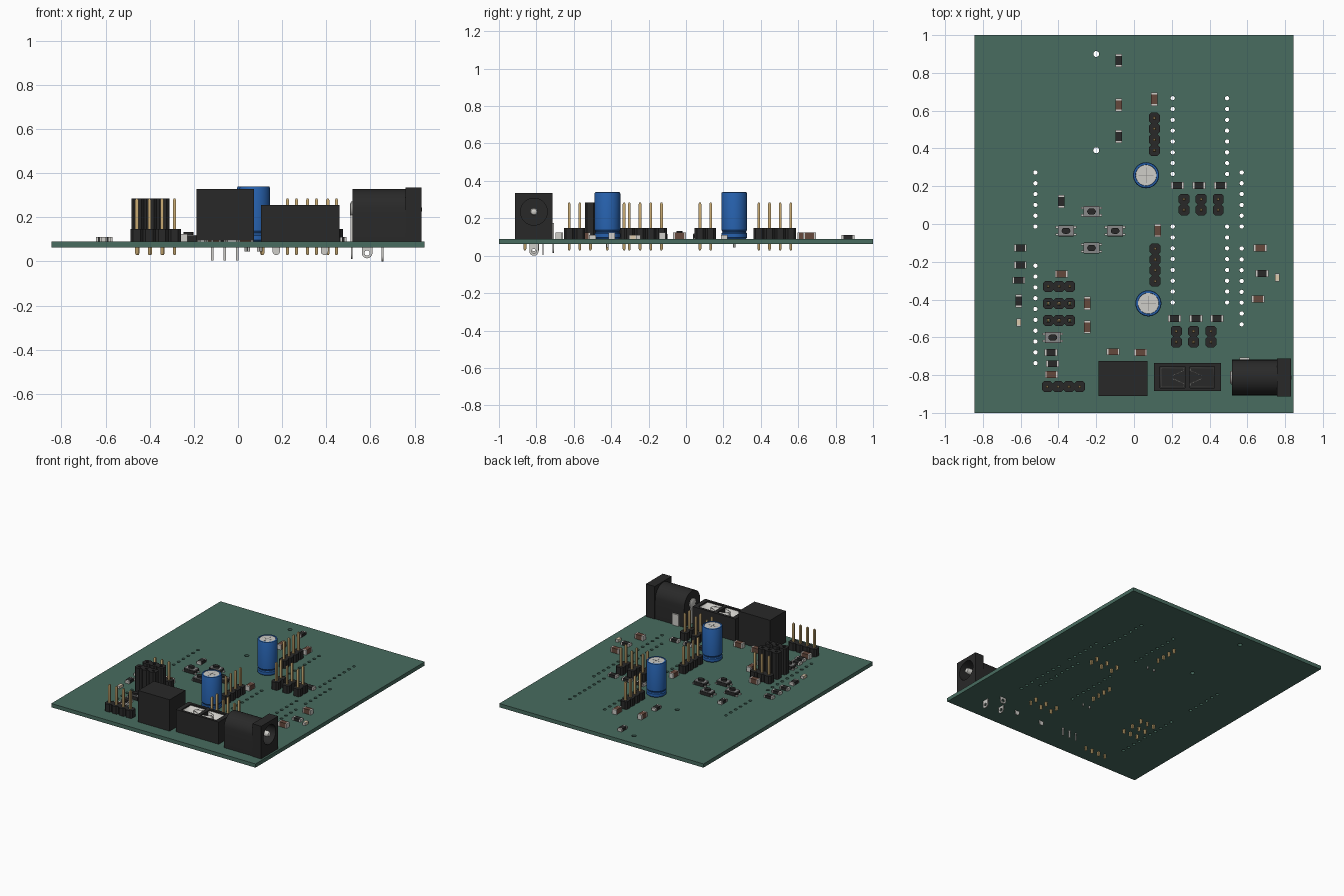
import bpy, bmesh
from math import pi, sin, cos, radians
from mathutils import Matrix, Vector

if "Cube" in bpy.data.objects:
    bpy.data.objects.remove(bpy.data.objects["Cube"])


def material(name, r, g, b):
    m = bpy.data.materials.new(name)
    m.diffuse_color = (r, g, b, 1)
    m.use_nodes = True
    m.node_tree.nodes["Principled BSDF"].inputs["Base Color"].default_value = m.diffuse_color
    return m


GREEN = material("board_green", 0.065, 0.15, 0.115)
BLACK = material("black_plastic", 0.022, 0.022, 0.022)
BLUE = material("blue_sleeve", 0.02, 0.12, 0.42)
SILVER = material("silver_metal", 0.62, 0.61, 0.58)
STEEL = material("steel_cover", 0.25, 0.25, 0.25)
GOLD = material("gold_pin", 0.55, 0.38, 0.16)
BROWN = material("brown_ceramic", 0.13, 0.065, 0.045)
CREAM = material("cream_lens", 0.72, 0.6, 0.42)
TOP, BOT, P = 0.09, 0.062, 0.0571      # board faces and pin pitch
FACE_X = (pi / 2, 0, pi / 2)           # flat outline (u, v) stands as (y, z)
FACE_Y = (pi / 2, 0, 0)                # flat outline (u, v) stands as (x, z)


def finish(name, bm, mat):
    me = bpy.data.meshes.new(name)
    bmesh.ops.recalc_face_normals(bm, faces=bm.faces)
    bm.to_mesh(me)
    bm.free()
    me.materials.append(mat)
    ob = bpy.data.objects.new(name, me)
    bpy.context.collection.objects.link(ob)
    smooth(ob)
    return ob


def smooth(ob):
    bpy.ops.object.select_all(action='DESELECT')
    ob.select_set(True)
    bpy.context.view_layer.objects.active = ob
    bpy.ops.object.shade_smooth_by_angle(angle=radians(35))


def boxes(name, mat, items):
    """items: (cx, cy, size_x, size_y, z0, z1)"""
    bm = bmesh.new()
    for x, y, sx, sy, z0, z1 in items:
        bmesh.ops.create_cube(bm, size=1, matrix=Matrix.Translation((x, y, (z0 + z1) / 2))
                              @ Matrix.Diagonal((sx, sy, z1 - z0, 1)))
    return finish(name, bm, mat)


def lathes(name, mat, profile, spots, n=32, phase=0.0, rot=None):
    """Closed solids of revolution, profile of (radius, z), one at each spot"""
    bm = bmesh.new()
    for spot in spots:
        m = Matrix.Translation(Vector(spot)) @ (rot or Matrix())
        rings = [[bm.verts.new(m @ Vector((r * cos(phase + 2 * pi * i / n), r * sin(phase + 2 * pi * i / n), z)))
                  for i in range(n)] for r, z in profile]
        for a, b in zip(rings, rings[1:]):
            for i in range(n):
                bm.faces.new((a[i], a[(i + 1) % n], b[(i + 1) % n], b[i]))
        bm.faces.new(rings[0][::-1])
        bm.faces.new(rings[-1])
    return finish(name, bm, mat)


def plate(name, loops, depth, mat, loc, rot=(0, 0, 0)):
    """Filled flat outline with holes, given a thickness"""
    cu = bpy.data.curves.new(name, 'CURVE')
    cu.dimensions, cu.fill_mode, cu.extrude = '2D', 'BOTH', depth / 2
    for pts in loops:
        s = cu.splines.new('POLY')
        s.points.add(len(pts) - 1)
        for p, (u, v) in zip(s.points, pts):
            p.co = (u, v, 0, 1)
        s.use_cyclic_u = True
    ob = bpy.data.objects.new(name, cu)
    bpy.context.collection.objects.link(ob)
    ob.location, ob.rotation_euler = loc, rot
    bpy.ops.object.select_all(action='DESELECT')
    ob.select_set(True)
    bpy.context.view_layer.objects.active = ob
    bpy.ops.object.convert(target='MESH')
    ob = bpy.context.view_layer.objects.active
    bm = bmesh.new()
    bm.from_mesh(ob.data)
    bmesh.ops.remove_doubles(bm, verts=bm.verts, dist=1e-5)
    bmesh.ops.recalc_face_normals(bm, faces=bm.faces)
    bm.to_mesh(ob.data)
    bm.free()
    ob.data.materials.clear()
    ob.data.materials.append(mat)
    smooth(ob)
    return ob


def rect(x0, y0, x1, y1):
    return [(x0, y0), (x1, y0), (x1, y1), (x0, y1)]


def arc(x, y, r, n=12, a0=0.0, a1=2 * pi, closed=True):
    return [(x + r * cos(a0 + (a1 - a0) * i / (n if closed else n - 1)),
             y + r * sin(a0 + (a1 - a0) * i / (n if closed else n - 1))) for i in range(n)]


# Board with drilled holes: (x, first y, count)
holes = [arc(-0.2, y, 0.016) for y in (0.9, 0.39)]
for x, y, n in [(-0.522, 0.273, 6), (-0.522, -0.221, 10), (0.57, 0.273, 6), (0.57, -0.13, 8),
                (0.205, 0.666, 8), (0.205, -0.014, 8), (0.493, 0.666, 8), (0.493, -0.014, 8)]:
    holes += [arc(x, y - i * 0.0573, 0.0115) for i in range(n)]
plate("circuit_board", [rect(-0.845, -1, 0.845, 1)] + holes, TOP - BOT, GREEN, (0, 0, (TOP + BOT) / 2))


# Pin headers and sockets: notched strip with square pins
def header(name, x, y, n, along_y=False, socket=False):
    w, c, half = 0.029, 0.012, n * P / 2
    side = []
    for i in range(n):
        a = -half + i * P
        side += [(a, w - c), (a + c, w), (a + P - c, w)]
    side.append((half, w - c))
    offs = [(i - (n - 1) / 2) * P for i in range(n)]
    loops = [side + [(u, -v) for u, v in reversed(side)]]
    if socket:
        loops += [rect(o - 0.009, -0.009, o + 0.009, 0.009) for o in offs]
    z1 = 0.284 if socket else 0.147
    plate(name + "_body", loops, z1 - TOP, BLACK, (x, y, (z1 + TOP) / 2), (0, 0, pi / 2 if along_y else 0))
    zt, r = (0.16 if socket else 0.285), 0.0102
    spots = [(x, y + o, 0) if along_y else (x + o, y, 0) for o in offs]
    lathes(name + "_pins", GOLD, [(r / 2, 0.028), (r, 0.036), (r, zt - 0.008), (r / 2, zt)], spots, 4, pi / 4)


header("rear_header", 0.108, 0.475, 4, True)
header("middle_header", 0.112, -0.217, 4, True)
header("front_header", -0.373, -0.861, 4)
header("three_pin_header", -0.397, -0.331, 3)
for i, y in enumerate((-0.421, -0.511)):
    header(f"three_pin_socket_{i}", -0.397, y, 3, socket=True)
for i in range(3):
    header(f"rear_pair_header_{i}", 0.265 + 0.0905 * i, 0.103, 2, True)
    header(f"front_pair_header_{i}", 0.224 + 0.0915 * i, -0.596, 2, True)

# Electrolytic capacitors
cans = [(0.064, 0.258, 0), (0.076, -0.42, 0)]
lathes("capacitor_sleeves", BLUE, [(0.062, TOP), (0.069, 0.097), (0.069, 0.118), (0.064, 0.124), (0.064, 0.13),
       (0.069, 0.137), (0.069, 0.332), (0.066, 0.339), (0.056, 0.34), (0.054, 0.335)], cans, 40)
lathes("capacitor_tops", SILVER, [(0.055, 0.33), (0.055, 0.337)], cans, 40)
boxes("capacitor_vent_scores", STEEL, [(x, y, *s, 0.334, 0.3375) for x, y, _ in cans for s in ((0.08, 0.003), (0.003, 0.08))])
lathes("capacitor_leads", SILVER, [(0.006, 0.045), (0.006, TOP)],
       [(x + d, y, 0) for x, y, _ in cans for d in (-0.028, 0.028)], 12)


# Surface-mount chips: body between two silver end caps
def chips(name, mat, across, upright, l, w, h, cap):
    body, ends = [], []
    for spots, v in ((across, 0), (upright, 1)):
        for x, y in spots:
            s = lambda a, b: (b, a) if v else (a, b)
            body.append((x, y, *s(l - 2 * cap, w), TOP, TOP + h))
            for d in (-1, 1):
                dx, dy = s(d * (l - cap) / 2, 0)
                ends.append((x + dx, y + dy, *s(cap, w), TOP, TOP + h))
    boxes(name + "_bodies", mat, body)
    boxes(name + "_ends", SILVER, ends)


chips("resistor", BLACK,
      [(-0.602, -0.127), (-0.602, -0.217), (-0.61, -0.297), (0.678, -0.262), (-0.44, -0.68), (-0.432, -0.739)]
      + [(0.23 + 0.114 * i, 0.204) for i in range(3)] + [(0.215 + 0.1125 * i, -0.5) for i in range(3)],
      [(-0.08, 0.866), (-0.08, 0.463), (-0.385, 0.12), (-0.61, -0.408)], 0.068, 0.035, 0.02, 0.01)
chips("ceramic_capacitor", BROWN,
      [(-0.384, -0.265), (-0.111, -0.676), (0.035, -0.68), (0.668, -0.127), (0.657, -0.397), (-0.437, -0.797)],
      [(-0.08, 0.63), (0.108, 0.66), (0.125, -0.035), (-0.247, -0.42), (-0.247, -0.546)], 0.07, 0.035, 0.035, 0.01)
chips("indicator_light", CREAM, [], [(0.758, -0.284), (-0.61, -0.522)], 0.042, 0.023, 0.02, 0.007)

# Push buttons
buttons = [(-0.225, 0.066), (-0.36, -0.036), (-0.1, -0.036), (-0.225, -0.127), (-0.43, -0.601)]
boxes("button_bases", BLACK, [(x, y, 0.082, 0.058, TOP, 0.115) for x, y in buttons])
boxes("button_covers", STEEL, [(x, y, 0.084, 0.052, 0.113, 0.119) for x, y in buttons])
boxes("button_leads", SILVER, [(x + d * 0.046, y + e * 0.019, 0.018, 0.012, TOP, 0.098)
                               for x, y in buttons for d in (-1, 1) for e in (-1, 1)])
for i, (x, y) in enumerate(buttons):
    oval = arc(0.007, 0, 0.016, 9, -pi / 2, pi / 2, False) + arc(-0.007, 0, 0.016, 9, pi / 2, 1.5 * pi, False)
    plate(f"button_plunger_{i}", [oval], 0.016, BLACK, (x, y, 0.125))

# Power converter block with three pins
boxes("converter_block", BLACK, [(-0.058, -0.818, 0.26, 0.186, 0.094, 0.329)])
boxes("converter_pins", SILVER, [(-0.06 + i * P, -0.765, 0.011, 0.007, 0.004, 0.1) for i in (-1, 0, 1)])


def tab(name, x, y, rot, zc, r, hole):
    """Solder tab with a round lower end"""
    outline = arc(0, 0, r, 13, pi, 2 * pi, False) + [(r, TOP - zc), (-r, TOP - zc)]
    plate(name, [outline] + ([arc(0, 0, hole, 16)] if hole else []), 0.008, SILVER, (x, y, zc), rot)


# Fuse holder: two open pockets with folded spring clips
plate("fuse_holder_body", [rect(0.105, -0.885, 0.46, -0.735), rect(0.138, -0.867, 0.27, -0.755),
      rect(0.296, -0.867, 0.427, -0.755)], 0.256 - TOP, BLACK, (0, 0, (0.256 + TOP) / 2))
boxes("fuse_holder_floor", BLACK, [(0.2825, -0.81, 0.33, 0.13, TOP, 0.105)])
for name, x, d in (("left", 0.143, 1), ("right", 0.422, -1)):
    half = [(0, 0.049), (0.122, 0.049), (0.122, 0.034), (0.062, 0.008)]
    path = half[::-1] + [(u, -v) for u, v in half]
    bm = bmesh.new()
    for z in (0.11, 0.25):
        for u, v in path:
            bm.verts.new((x + d * u, -0.811 + v, z))
    bm.verts.ensure_lookup_table()
    n = len(path)
    for i in range(n - 1):
        bm.faces.new([bm.verts[k] for k in (i, i + 1, i + 1 + n, i + n)])
    clip = finish(name + "_fuse_clip", bm, SILVER)
    mod = clip.modifiers.new("thickness", 'SOLIDIFY')
    mod.thickness, mod.offset = 0.006, 0
    tab(name + "_fuse_tab", x + d * 0.03, -0.79, FACE_Y, 0.046, 0.017, 0)

# Barrel power jack
Y, Z = -0.813, 0.235
arch = [(Y - 0.095, TOP), (Y + 0.095, TOP), (Y + 0.095, 0.218)] + arc(Y, Z, 0.093, 25, 0, pi, False) + [(Y - 0.095, 0.218)]
bore = arc(Y, Z, 0.072, 32)
plate("jack_back", [arch], 0.04, BLACK, (0.538, 0, 0), FACE_X)
plate("jack_barrel", [arch, bore], 0.2, BLACK, (0.658, 0, 0), FACE_X)
plate("jack_flange", [rect(Y - 0.1, TOP, Y + 0.1, 0.334), bore], 0.073, BLACK, (0.7945, 0, 0), FACE_X)
along_x = Matrix.Rotation(pi / 2, 4, 'Y')
lathes("jack_centre_pin", SILVER, [(0.021, 0.55), (0.021, 0.815), (0.016, 0.829), (0.007, 0.834)], [(0, Y, Z)], 20, 0, along_x)
lathes("jack_rivet", SILVER, [(0.024, 0.507), (0.036, 0.513), (0.036, 0.525)], [(0, Y, Z)], 24, 0, along_x)
boxes("jack_contacts", SILVER, [(0.585, -0.713, 0.055, 0.012, TOP, 0.175), (0.514, Y, 0.008, 0.05, TOP, 0.24)])
tab("jack_back_tab", 0.515, Y, FACE_X, 0.036, 0.025, 0.012)
tab("jack_middle_tab", 0.655, Y, FACE_X, 0.025, 0.025, 0.012)
tab("jack_side_tab", 0.585, -0.711, FACE_Y, 0.038, 0.024, 0.012)
